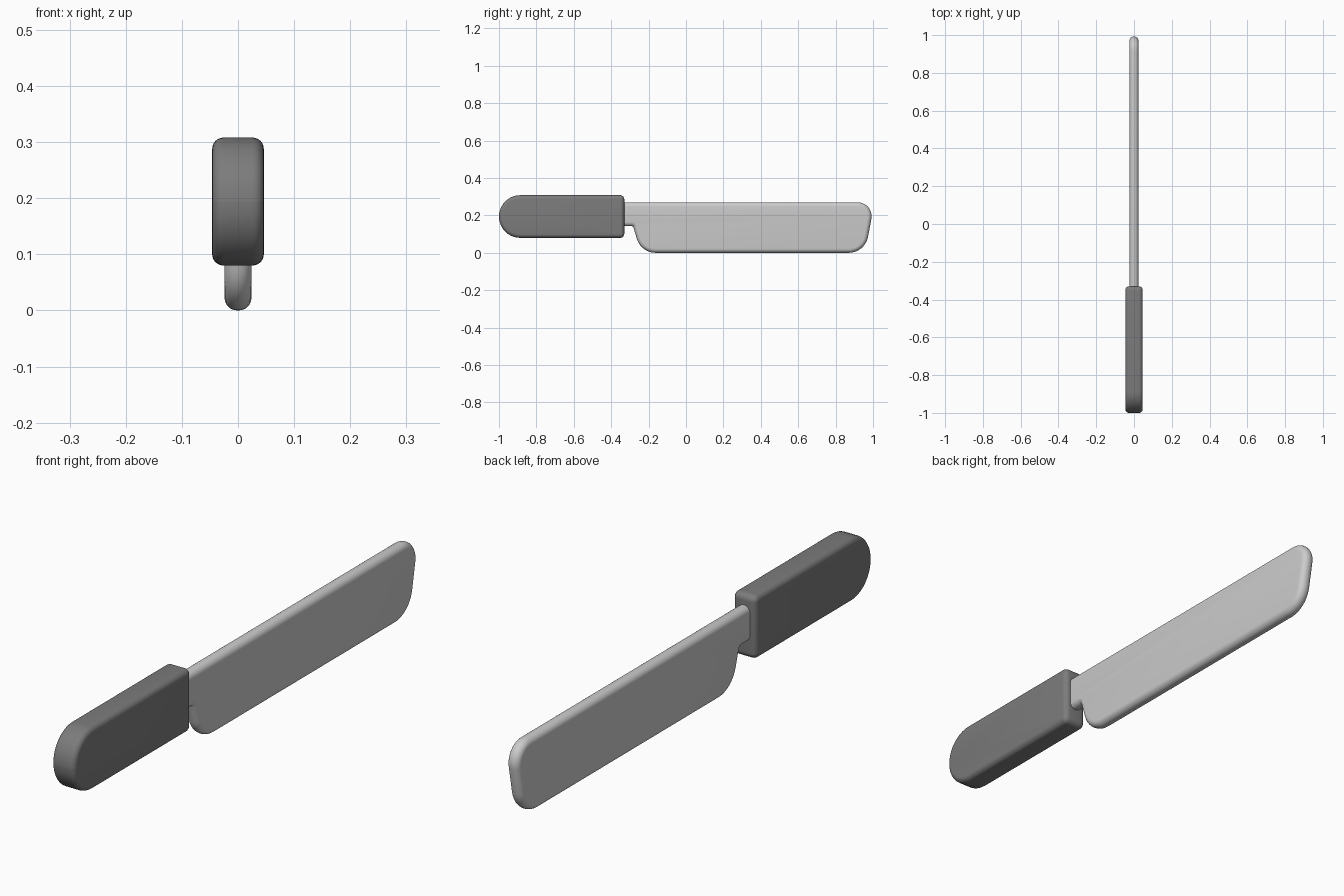
import bpy, bmesh, math
from mathutils import Vector

if "Cube" in bpy.data.objects:
    bpy.data.objects.remove(bpy.data.objects["Cube"])


def rounded_outline(corners, steps=10):
    """Round each (y, z, radius) corner of a closed polygon with an arc."""
    out = []
    n = len(corners)
    for i, (y, z, r) in enumerate(corners):
        p = Vector((y, z))
        if r == 0:
            out.append(p)
            continue
        a = (Vector(corners[i - 1][:2]) - p).normalized()
        b = (Vector(corners[(i + 1) % n][:2]) - p).normalized()
        half = a.angle(b) / 2
        start = p + a * (r / math.tan(half))
        end = p + b * (r / math.tan(half))
        centre = p + (a + b).normalized() * (r / math.sin(half))
        u, v = start - centre, end - centre
        sweep = math.pi - 2 * half
        for k in range(steps + 1):
            t = k / steps
            w = (u * math.sin((1 - t) * sweep) + v * math.sin(t * sweep)) / math.sin(sweep)
            out.append(centre + w)
    return out


def slab(name, corners, half_width, edge_radius):
    """Extrude a rounded outline across x and round its rims."""
    bm = bmesh.new()
    verts = [bm.verts.new((-half_width, p.x, p.y)) for p in rounded_outline(corners)]
    bmesh.ops.remove_doubles(bm, verts=verts, dist=1e-5)
    face = bm.faces.new([v for v in verts if v.is_valid])
    ext = bmesh.ops.extrude_face_region(bm, geom=[face], use_keep_orig=True)
    moved = [g for g in ext["geom"] if isinstance(g, bmesh.types.BMVert)]
    bmesh.ops.translate(bm, verts=moved, vec=(2 * half_width, 0, 0))
    bmesh.ops.recalc_face_normals(bm, faces=bm.faces)
    mesh = bpy.data.meshes.new(name)
    bm.to_mesh(mesh)
    bm.free()
    ob = bpy.data.objects.new(name, mesh)
    bpy.context.collection.objects.link(ob)
    bev = ob.modifiers.new("rim", "BEVEL")
    bev.width = edge_radius
    bev.segments = 6
    bev.limit_method = "ANGLE"
    bev.angle_limit = math.radians(60)
    bev.use_clamp_overlap = False
    bpy.ops.object.select_all(action="DESELECT")
    ob.select_set(True)
    bpy.context.view_layer.objects.active = ob
    bpy.ops.object.modifier_apply(modifier=bev.name)
    bpy.ops.object.shade_smooth_by_angle(angle=math.radians(35))
    return ob


def grey(ob, value):
    mat = bpy.data.materials.new(ob.name + "_grey")
    mat.diffuse_color = (value, value, value, 1)
    mat.use_nodes = True
    mat.node_tree.nodes["Principled BSDF"].inputs["Base Color"].default_value = mat.diffuse_color
    ob.data.materials.append(mat)


# Blade with heel notch, leaning tip and short tang running into the handle
blade = slab("blade", [
    (-0.37, 0.27, 0),
    (-0.37, 0.142, 0),
    (-0.283, 0.142, 0.008),
    (-0.240, 0.0, 0.105),
    (0.957, 0.0, 0.105),
    (1.008, 0.27, 0.075),
], 0.024, 0.0225)

# Handle with a round butt end
handle = slab("handle", [
    (-0.33, 0.08, 0.022),
    (-0.33, 0.308, 0.022),
    (-1.0, 0.308, 0.1139),
    (-1.0, 0.08, 0.1139),
], 0.046, 0.02)
grey(handle, 0.2)
